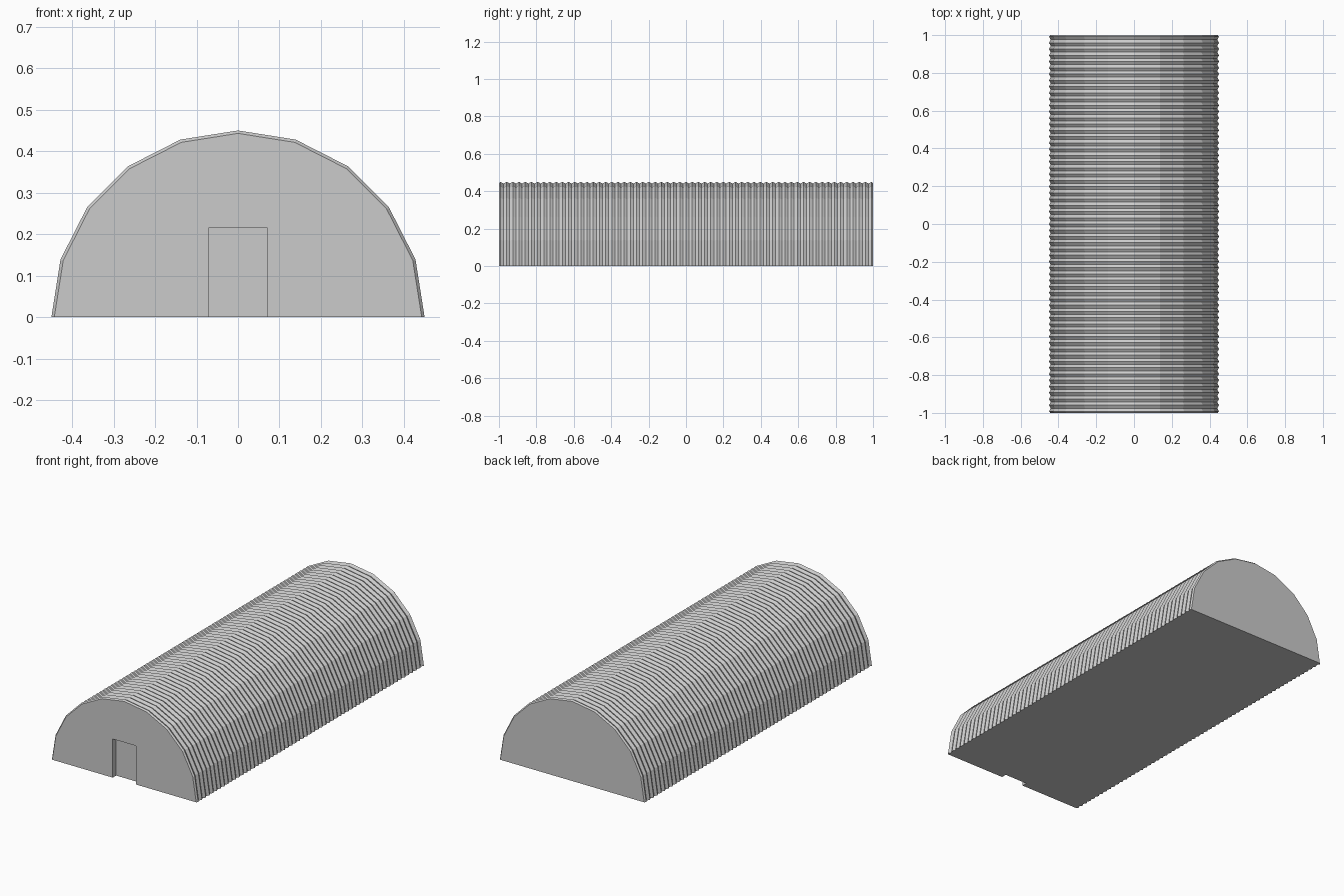
import bpy, bmesh
from math import sin, cos, pi

if "Cube" in bpy.data.objects:
    bpy.data.objects.remove(bpy.data.objects["Cube"])

R_PEAK, R_VALLEY = 0.45, 0.441
SIDES, RIDGES = 10, 60
END, RIM = 1.0, 0.992
DOOR_W, DOOR_H, DOOR_D = 0.071, 0.215, 0.03

# Stations along the length: chamfered rim, corrugation, chamfered rim
stations = [(-END, R_VALLEY + 0.002)]
for i in range(2 * RIDGES + 1):
    y = -RIM + 2 * RIM * i / (2 * RIDGES)
    stations.append((y, R_VALLEY if i % 2 else R_PEAK))
stations.append((END, R_VALLEY + 0.002))

bm = bmesh.new()

# Corrugated half-round shell
rings = []
for y, r in stations:
    rings.append([bm.verts.new((r * cos(pi * k / SIDES), y, r * sin(pi * k / SIDES)))
                  for k in range(SIDES + 1)])
for a, b in zip(rings, rings[1:]):
    for k in range(SIDES):
        bm.faces.new((a[k], a[k + 1], b[k + 1], b[k]))

# Recessed doorway, outer and inner outlines from left foot to right foot
def door_outline(y):
    pts = [(-DOOR_W, 0), (-DOOR_W, DOOR_H), (DOOR_W, DOOR_H), (DOOR_W, 0)]
    return [bm.verts.new((x, y, z)) for x, z in pts]

outer = door_outline(-END)
inner = door_outline(-END + DOOR_D)
for k in range(3):
    bm.faces.new((outer[k], outer[k + 1], inner[k + 1], inner[k]))
bm.faces.new(inner)

# End walls and floor
bm.faces.new(rings[0] + outer)
bm.faces.new(rings[-1])
right_edge = [ring[0] for ring in rings]
left_edge = [ring[-1] for ring in rings]
bm.faces.new(right_edge + left_edge[::-1] + [outer[0], inner[0], inner[3], outer[3]])

bmesh.ops.recalc_face_normals(bm, faces=bm.faces)
mesh = bpy.data.meshes.new("arched_hut")
bm.to_mesh(mesh)
bm.free()
hut = bpy.data.objects.new("arched_hut", mesh)
bpy.context.collection.objects.link(hut)
